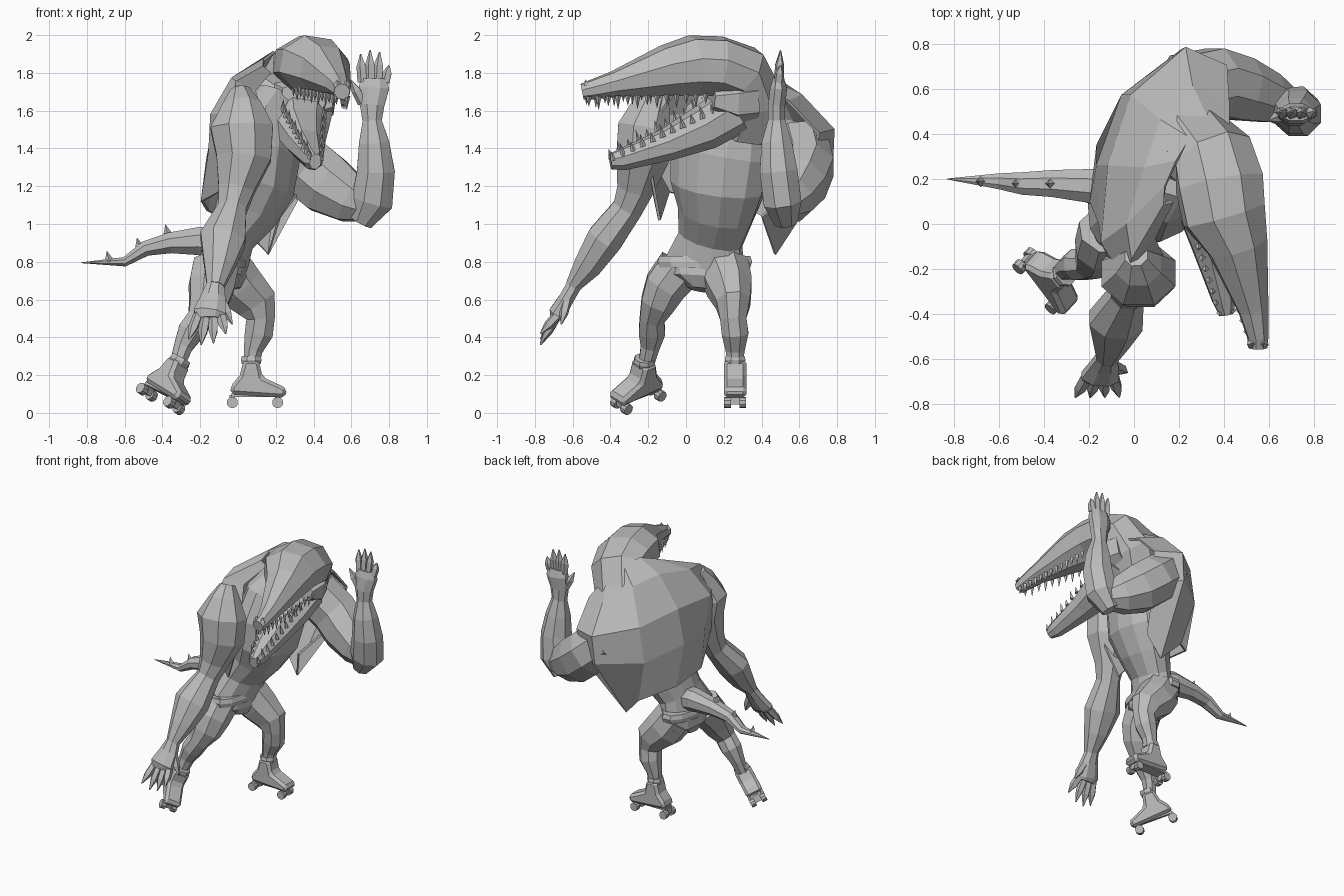
import bpy, bmesh, math
from mathutils import Vector, Matrix

if "Cube" in bpy.data.objects:
    bpy.data.objects.remove(bpy.data.objects["Cube"])

grey = bpy.data.materials.new("plain_grey")
grey.use_nodes = True
grey.diffuse_color = (0.5, 0.5, 0.5, 1)
grey.node_tree.nodes["Principled BSDF"].inputs["Base Color"].default_value = (0.5, 0.5, 0.5, 1)

CM = 0.01                       # shapes below are written in hundredths of a unit
X, Y, Z = Vector((1, 0, 0)), Vector((0, 1, 0)), Vector((0, 0, 1))


def finish(name, bm, matrix=None):
    bmesh.ops.recalc_face_normals(bm, faces=bm.faces)
    if matrix:
        bm.transform(matrix)
    mesh = bpy.data.meshes.new(name)
    bm.to_mesh(mesh)
    bm.free()
    mesh.materials.append(grey)
    obj = bpy.data.objects.new(name, mesh)
    bpy.context.collection.objects.link(obj)
    return obj


def add_limb(bm, rings, across=X, sides=8):
    """Skin of faceted rings (x, y, z, half width along 'across', half depth)."""
    centres = [Vector(r[:3]) * CM for r in rings]
    grow = CM / math.cos(math.pi / sides)
    loops = []
    for i, ring in enumerate(rings):
        along = (centres[min(i + 1, len(rings) - 1)] - centres[max(i - 1, 0)]).normalized()
        side = (across - along * across.dot(along)).normalized()
        depth = along.cross(side)
        loop = []
        for k in range(sides):
            a = math.tau * (k + 0.5) / sides
            offset = side * math.cos(a) * ring[3] + depth * math.sin(a) * ring[4]
            loop.append(bm.verts.new(centres[i] + offset * grow))
        loops.append(loop)
    for lo, hi in zip(loops, loops[1:]):
        for k in range(sides):
            n = (k + 1) % sides
            bm.faces.new((lo[k], lo[n], hi[n], hi[k]))
    bm.faces.new(loops[0])
    bm.faces.new(loops[-1])


def limb(name, rings, across=X, sides=8):
    bm = bmesh.new()
    add_limb(bm, rings, across, sides)
    return finish(name, bm)


def add_spike(bm, base, direction, radius, length, sides=4):
    rot = direction.to_track_quat('Z', 'Y').to_matrix().to_4x4()
    bmesh.ops.create_cone(bm, cap_ends=True, segments=sides, radius1=radius, radius2=0,
                          depth=length,
                          matrix=Matrix.Translation(base + direction * length / 2) @ rot)


# Torso and hips
chest_axis = Vector((0.28, 0.96, 0))
limb("torso", [(-8, 10, 78, 21, 12), (-4, 13, 92, 17, 12), (4, 16, 106, 20, 16),
               (11, 17, 120, 25, 18), (14, 19, 138, 27, 18), (16, 23, 156, 23, 16),
               (20, 27, 166, 16, 14)], chest_axis, 12)
limb("shorts_hips", [(-8, 10, 82, 22, 11), (-8, 10, 72, 21, 12), (-7, 9, 65, 8, 8)], Y, 10)
limb("belt", [(-8, 10, 83, 24, 11), (-8, 10, 80, 25, 12), (-8, 10, 77, 24, 12)], Y, 12)

# Open vest: rows from hem to collar, each running around the back
vest_rows = [
    [(2, -14, 102), (-10, -9, 117), (-19, 10, 112), (-16, 35, 107), (3, 52, 98), (16, 47, 84), (22, 40, 104)],
    [(15, -20, 135), (-8, -22, 140), (-15, 0, 138), (-16, 26, 135), (-5, 57, 130), (21, 77, 130), (38, 66, 125)],
    [(14, -16, 155), (-4, -24, 158), (-14, -8, 158), (-11, 26, 160), (-1, 57, 155), (23, 78, 150), (41, 70, 148)],
    [(9, -6, 170), (-1, -15, 175), (-3, 0, 177), (5, 25, 181), (12, 46, 178), (26, 61, 168), (42, 54, 165)],
    [(17, 10, 180), (13, 9, 183), (14, 17, 187), (19, 28, 191), (25, 38, 187), (34, 44, 176), (42, 40, 170)],
]
bm = bmesh.new()
grid = [[bm.verts.new(Vector(p) * CM) for p in row] for row in vest_rows]
for lo, hi in zip(grid, grid[1:]):
    for k in range(len(lo) - 1):
        bm.faces.new((lo[k], lo[k + 1], hi[k + 1], hi[k]))
vest = finish("vest", bm)
shell = vest.modifiers.new("thickness", 'SOLIDIFY')
shell.thickness = 0.015
shell.offset = 0

# Head with long upper and lower jaws, rolled to its left; the skull runs back into a thick neck
head_axis = Vector((0.97, 0.19, -0.15))
limb("upper_jaw_and_neck", [(55, -55, 170, 4, 4), (55, -50, 171, 4.5, 5), (53, -38, 174, 6.5, 6.5),
                            (46, -10, 181, 13, 13), (40, 4, 184, 18, 15), (38, 18, 183.5, 19, 15),
                            (35, 29, 180, 18, 15), (28, 35, 169, 19, 16), (18, 31, 154, 20, 16)], head_axis)
limb("lower_jaw", [(41, -40, 133, 3, 4), (40, -34, 134, 5, 5.5), (36, -10, 142, 10, 8),
                   (33, 10, 151, 15, 11), (33, 26, 161, 17, 12)], head_axis)
limb("cheeks", [(37, 13, 167, 14, 7), (35, 24, 166, 17, 14), (32, 34, 167, 16, 14)], head_axis)

bm = bmesh.new()
for s in (-1, 1):
    add_spike(bm, Vector((0.55 + s * 0.025, -0.53, 1.73)), Z, 0.025, 0.035, 5)
finish("nostrils", bm)


def tooth_row(name, tip, back, w_tip, w_back, direction, count):
    bm = bmesh.new()
    for s in (-1, 1):
        for i in range(count):
            t = i / (count - 1)
            base = Vector(tip).lerp(Vector(back), t) * CM
            base += head_axis * s * (w_tip + (w_back - w_tip) * t) * CM
            add_spike(bm, base, direction, 0.016, 0.055 + 0.02 * (i % 2))
    finish(name, bm)


tooth_row("upper_teeth", (55, -52, 168), (42, 8, 171), 3, 13, -Z, 13)
tooth_row("lower_teeth", (41, -39, 134), (34, 12, 160), 3, 12, Vector((0, -0.25, 0.97)), 11)

# Arms
limb("right_arm", [(1, -14, 171, 5, 5), (2, -18, 163, 10, 10), (2, -22, 151, 16.5, 14),
                   (3, -23, 135, 14.5, 14), (-1, -27, 118, 9.5, 9.5), (-3, -31, 108, 7.5, 8),
                   (-8, -43, 92, 12, 9.5), (-10, -52, 78, 8, 7.5), (-12, -60, 67, 4.5, 4)])
limb("left_upper_arm", [(22, 60, 142, 15, 16), (36, 63, 130, 15, 16), (47, 60, 121, 14, 16),
                        (60, 56, 113, 11, 12.5), (69, 53, 109, 7, 8)], Y)
limb("left_forearm", [(65, 53, 101, 6, 6), (71, 51, 112, 11, 10), (73, 49, 128, 10, 10),
                      (72, 48, 143, 8, 8), (71, 48, 155, 5, 4.5)])


def hand(name, palm, roots_tips):
    bm = bmesh.new()
    add_limb(bm, palm)
    for root, tip in roots_tips:
        a, b = Vector(root), Vector(tip)
        mid = a.lerp(b, 0.55)
        add_limb(bm, [(*a, 2.2, 2.2), (*mid, 2.2, 2), (*b, 0.3, 0.3)], X, 5)
    finish(name, bm)


hand("left_hand", [(71, 48, 154, 5, 4.5), (71, 48, 163, 6.5, 4.5), (72, 49, 172, 8, 4.5), (72, 49, 177, 7, 3)],
     [((66 + 4 * i, 49, 175), (65 + 5 * i, 50, top)) for i, top in enumerate((190, 192, 191, 184))]
     + [((66, 48, 164), (60, 46, 176))])
hand("right_hand", [(-12, -59, 68, 4.5, 4), (-13, -63, 61, 6.5, 4), (-15, -68, 53, 8.5, 4.5), (-15, -69, 50, 7, 3)],
     [((-21 + 4 * i, -68, 52), (-26 + 6.5 * i, -77, low)) for i, low in enumerate((39, 36, 37, 42))]
     + [((-9, -63, 60), (-3, -66, 47))])

# Legs
limb("left_leg", [(-6, 20, 77, 13, 13), (1, 23, 67, 12, 13), (10, 25, 58, 9, 11), (12, 25, 50, 7, 7.5),
                  (11, 26, 42, 7, 7.5), (8, 26, 33, 5, 5), (7, 26, 25, 4, 4)], Y)
limb("right_leg", [(-12, -3, 77, 12, 12), (-14, -11, 67, 11, 12), (-16, -15, 58, 9, 10),
                   (-20, -18, 50, 6.5, 7), (-25, -18, 43, 7, 7), (-29, -19, 35, 5, 5),
                   (-32, -21, 26, 4, 4)], Y)

# Tail with a row of spikes
limb("tail", [(-4, 13, 88, 9, 9), (-20, 17, 91, 7.5, 7.5), (-36, 18, 90, 6, 5.5), (-49, 18, 87, 5, 4),
              (-60, 19, 80, 3.5, 2.5), (-83, 20, 79.5, 0.2, 0.2)], Y)
bm = bmesh.new()
for x, y, z in ((-37, 18, 94), (-52, 18, 87), (-68, 19, 80)):
    add_spike(bm, Vector((x, y, z)) * CM, Vector((-0.25, 0, 0.97)), 0.027, 0.06)
finish("tail_spikes", bm)


# Roller skates, modelled toe along +x
def skate(side, place):
    outline = [(-11, 8), (18, 6), (19, 11), (6, 17), (4, 26), (-4, 26), (-6, 18), (-11, 12)]
    bm = bmesh.new()
    face = bm.faces.new([bm.verts.new((x * CM, -0.06, z * CM)) for x, z in outline])
    swept = bmesh.ops.extrude_face_region(bm, geom=[face])["geom"]
    bmesh.ops.translate(bm, vec=Y * 0.12, verts=[v for v in swept if isinstance(v, bmesh.types.BMVert)])
    boot = finish(side + "_boot", bm, place)
    bevel = boot.modifiers.new("chamfer", 'BEVEL')
    bevel.width = 0.018
    bevel.segments = 1

    bm = bmesh.new()
    add_limb(bm, [(0, 0, 24, 5, 5), (0, 0, 26, 5.5, 5.5), (0, 0, 28, 5, 5)])
    finish(side + "_ankle_cuff", bm, place)

    bm = bmesh.new()
    bmesh.ops.create_cube(bm, size=1, matrix=Matrix.Translation((0.03, 0, 0.075))
                          @ Matrix.Diagonal((0.27, 0.08, 0.02, 1)))
    for x in (-0.1, 0.14):
        bmesh.ops.create_cube(bm, size=1, matrix=Matrix.Translation((x, 0, 0.05))
                              @ Matrix.Diagonal((0.03, 0.05, 0.05, 1)))
    finish(side + "_skate_plate", bm, place)

    bm = bmesh.new()
    for x in (-0.1, 0.14):
        for y in (-0.04, 0.04):
            bmesh.ops.create_cone(bm, cap_ends=True, segments=10, radius1=0.03, radius2=0.03, depth=0.035,
                                  matrix=Matrix.Translation((x, y, 0.035))
                                  @ Matrix.Rotation(math.pi / 2, 4, 'X'))
    finish(side + "_wheels", bm, place)


skate("left", Matrix.Translation((0.07, 0.26, 0.02)))
skate("right", Matrix.Translation((-0.44, -0.24, 0.05))
      @ Matrix.Rotation(math.radians(-51), 4, 'Z')
      @ Matrix.Rotation(math.radians(17), 4, 'Y')
      @ Matrix.Rotation(math.radians(-26), 4, 'X'))
